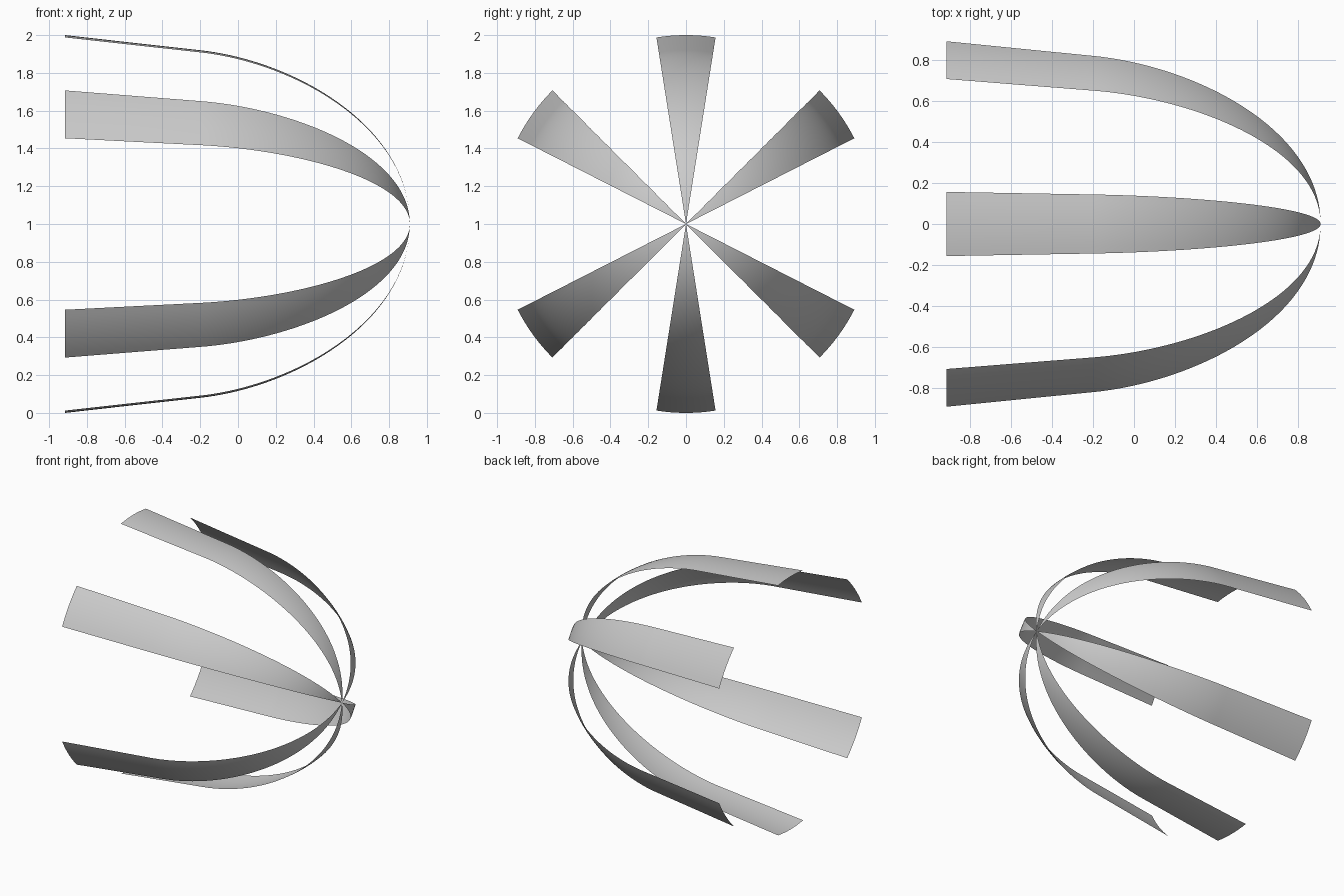
import bpy
import bmesh
import math
from mathutils import Vector
from mathutils.geometry import interpolate_bezier

if "Cube" in bpy.data.objects:
    bpy.data.objects.remove(bpy.data.objects["Cube"], do_unlink=True)

# One plain grey for every blade
grey = bpy.data.materials.new("light_grey")
grey.use_nodes = True
colour = (0.6, 0.6, 0.6, 1)
grey.diffuse_color = colour
grey.node_tree.nodes["Principled BSDF"].inputs["Base Color"].default_value = colour

# Dome outline as (x, radius): straight skirt, then a curve closing at the tip
skirt = [Vector((-0.915, 1.0)), Vector((-0.56, 0.96))]
dome = interpolate_bezier(Vector((-0.2, 0.92)), Vector((0.3, 0.865)),
                          Vector((0.91, 0.52)), Vector((0.91, 0.0)), 40)
profile = skirt + [Vector(p[:2]) for p in dome]
HALF_WIDTH = math.radians(9)
STEPS = 8


def blade(name, degrees):
    """Thin sheet: a narrow slice of the outline revolved about the x axis."""
    bm = bmesh.new()
    middle = math.radians(degrees)
    rows = []
    for x, r in profile[:-1]:
        row = []
        for i in range(STEPS + 1):
            a = middle + HALF_WIDTH * (2 * i / STEPS - 1)
            row.append(bm.verts.new((x, r * math.cos(a), 1 + r * math.sin(a))))
        rows.append(row)
    tip = bm.verts.new((profile[-1].x, 0, 1))
    for low, high in zip(rows, rows[1:]):
        for i in range(STEPS):
            bm.faces.new((low[i], high[i], high[i + 1], low[i + 1]))
    for i in range(STEPS):
        bm.faces.new((rows[-1][i], tip, rows[-1][i + 1]))
    # Turn the sheet so it faces away from the axis
    bm.normal_update()
    outward = Vector((0, math.cos(middle), math.sin(middle)))
    if sum(f.normal.dot(outward) for f in bm.faces) < 0:
        bmesh.ops.reverse_faces(bm, faces=bm.faces[:])
    for f in bm.faces:
        f.smooth = True
    mesh = bpy.data.meshes.new(name)
    bm.to_mesh(mesh)
    bm.free()
    mesh.materials.append(grey)
    bpy.context.collection.objects.link(bpy.data.objects.new(name, mesh))


# Six blades around the axis
for name, degrees in (("top_blade", 90), ("bottom_blade", -90),
                      ("back_upper_blade", 36), ("back_lower_blade", -36),
                      ("front_upper_blade", 144), ("front_lower_blade", -144)):
    blade(name, degrees)
